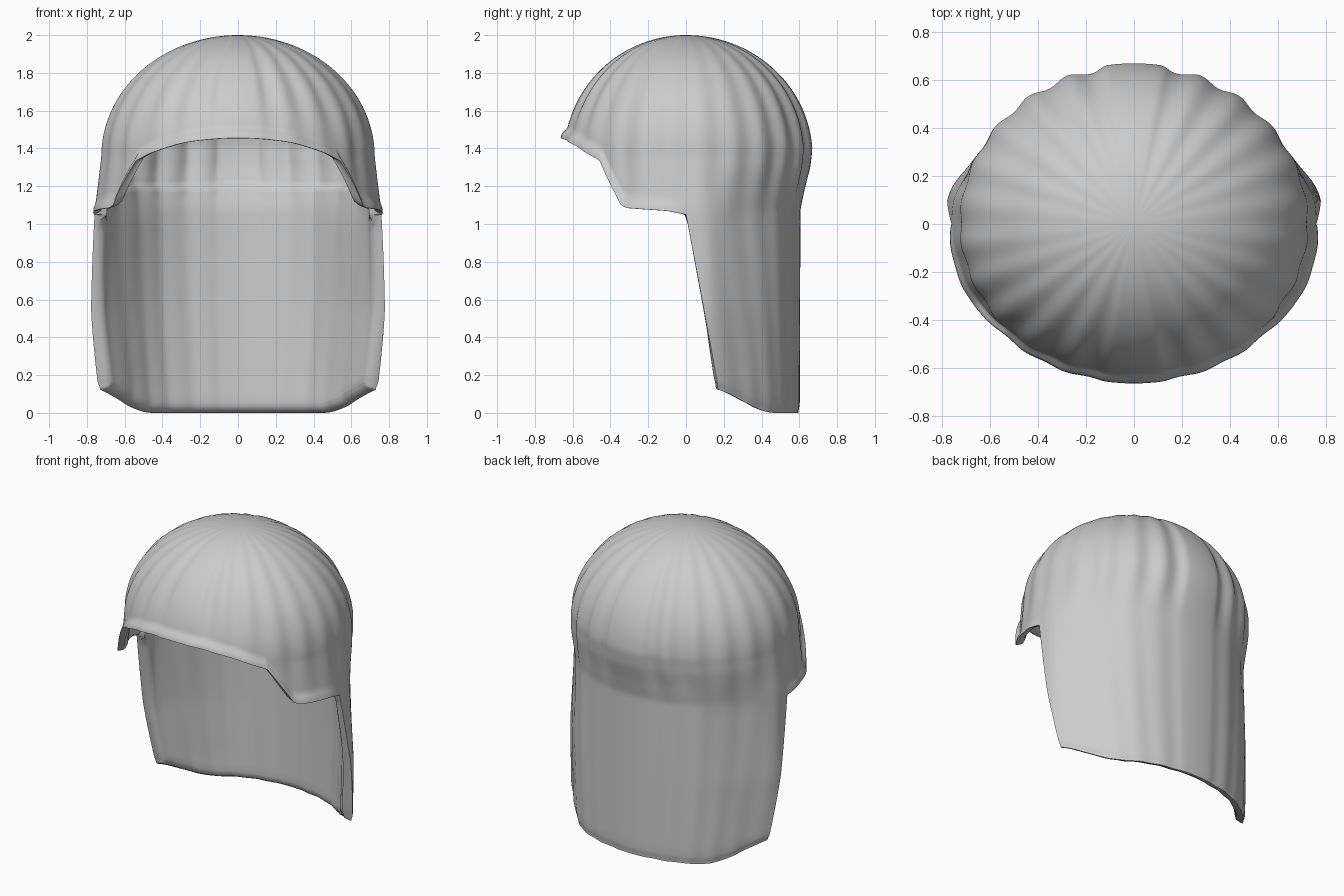
import bpy
import bmesh
from math import sin, cos, pi, acos, sqrt

cube = bpy.data.objects.get("Cube")
if cube:
    bpy.data.objects.remove(cube, do_unlink=True)

fabric = bpy.data.materials.new("light grey fabric")
fabric.use_nodes = True
GREY = (0.6, 0.6, 0.6, 1)
fabric.diffuse_color = GREY
fabric.node_tree.nodes["Principled BSDF"].inputs["Base Color"].default_value = GREY

COLS = 288            # columns around the head
PLEATS = 12           # pairs of pleats
DOME_Z, DOME_H = 1.36, 0.64
THICK = 0.065         # neck cloth thickness; the cap is thinner
CAP_SHARE = 0.6

# Profiles: height -> half width, height -> depth at the back, depth -> hem height
WIDTH = [(0, 0.775), (0.13, 0.785), (0.55, 0.79), (1.08, 0.76), (1.36, 0.728)]
BACK = [(0, 0.602), (1.08, 0.606), (1.2, 0.632), (1.3, 0.658), (1.4, 0.67)]
HEM = [(-0.65, 1.455), (-0.6, 1.43), (-0.45, 1.335), (-0.42, 1.27),
       (-0.34, 1.1), (-0.31, 1.085), (-0.1, 1.07), (0, 1.05)]


def interp(points, v):
    if v <= points[0][0]:
        return points[0][1]
    for (a, fa), (b, fb) in zip(points, points[1:]):
        if v <= b:
            return fa + (fb - fa) * (v - a) / (b - a)
    return points[-1][1]


def smooth(lo, hi, v):
    t = min(1, max(0, (v - lo) / (hi - lo)))
    return t * t * (3 - 2 * t)


def rounded(distance, reach):
    """Share of the full thickness at a distance from a rounded rim."""
    d = min(1, distance / reach)
    return 0.2 + 0.8 * sqrt(1 - (1 - d) ** 2)


def groove(phi):
    """Soft pleat grooves, shallow at the sides, none in the middle front and back."""
    depth = cos(PLEATS * phi) ** 2 * (0.3 + 0.7 * cos(phi) ** 2)
    return depth * smooth(0.13, 0.22, abs(sin(phi)))


def surface(phi, z, scale, dent):
    """Point on the outer surface; phi is zero at the front, growing towards +x."""
    s = scale * (1 - dent)
    width, depth = interp(WIDTH, z), 0.645
    if cos(phi) < 0:
        depth = interp(BACK, z)
        y = -depth * cos(phi)
        hollow = smooth(0.1, 0.33, y) * (1 - smooth(0.38, 0.59, y))
        width *= 1 - 0.065 * hollow * (1 - smooth(1.0, 1.35, z))
    return (s * width * sin(phi), -s * depth * cos(phi), z)


def hem_height(phi):
    return interp(HEM, -0.65 * cos(phi))


def cap_point(phi, t):
    """Position on the cap and its share of the full thickness."""
    hem = hem_height(phi)
    if hem > DOME_Z:
        end = acos((hem - DOME_Z) / DOME_H)
    else:
        end = pi / 2 + (DOME_Z - hem) / DOME_H
    q = end * t
    if q < pi / 2:
        z, s = DOME_Z + DOME_H * cos(q), sin(q)
    else:
        z, s = DOME_Z - DOME_H * (q - pi / 2), 1.0
    front = sqrt(max(0, cos(phi)))
    s += 0.04 * smooth(-0.1, -0.02, q - end) * front          # flared brim edge
    if cos(phi) > 1e-6:
        depth = 0.035 - 0.023 * smooth(-0.5, 0, q - end)
        share = CAP_SHARE * rounded(DOME_H * (end - q), 0.04)
    else:
        depth = 0.01 + 0.025 * smooth(1.05, 1.35, z)
        share = CAP_SHARE if z > 1.2 else 1.0
    return surface(phi, z, s, depth * groove(phi)), share


def cloth_point(phi, t):
    """Neck cloth: its front edges slant backwards on the way down."""
    top = hem_height(phi)
    turned = pi + (phi - pi) * (1 - 0.185 * t)
    y = -0.6 * cos(turned)
    bottom = 0.13 * (1 - smooth(0.12, 0.48, y))
    z = top + (bottom - top) * t
    curl = 1 - 0.012 * smooth(0.95, 1.0, t)
    share = min(rounded(0.6 * (pi / 2 - abs(phi - pi)), 0.06), rounded(1 - t, 0.05))
    return surface(turned, z, curl, 0.01 * groove(phi)), share


def grid_faces(bm, rows, closed=False):
    for upper, lower in zip(rows, rows[1:]):
        n = len(upper)
        for i in range(n if closed else n - 1):
            j = (i + 1) % n
            bm.faces.new((upper[i], lower[i], lower[j], upper[j]))


bm = bmesh.new()
weights = bm.verts.layers.deform.verify()


def add_vert(point, share):
    v = bm.verts.new(point)
    v[weights][0] = share
    return v


angles = [2 * pi * i / COLS for i in range(COLS)]
back = slice(COLS // 4, 3 * COLS // 4 + 1)

# Pleated cap
CAP_ROWS = 60
crown = add_vert((0, 0, DOME_Z + DOME_H), CAP_SHARE)
cap = [[add_vert(*cap_point(a, r / CAP_ROWS)) for a in angles]
       for r in range(1, CAP_ROWS + 1)]
for i in range(COLS):
    bm.faces.new((crown, cap[0][i], cap[0][(i + 1) % COLS]))
grid_faces(bm, cap, closed=True)

# Neck cloth, continuing from the back half of the cap's hem
steps = [r / 20 for r in range(1, 20)] + [0.965, 0.98, 0.99, 1.0]
cloth = [cap[-1][back]]
for t in steps:
    cloth.append([add_vert(*cloth_point(a, t)) for a in angles[back]])
grid_faces(bm, cloth)

mesh = bpy.data.meshes.new("cap_with_neck_cloth")
bm.to_mesh(mesh)
bm.free()
mesh.materials.append(fabric)
obj = bpy.data.objects.new("cap_with_neck_cloth", mesh)
bpy.context.collection.objects.link(obj)
obj.vertex_groups.new(name="thickness")

# Fabric thickness, thinner towards the rounded rims
solid = obj.modifiers.new("thickness", "SOLIDIFY")
solid.thickness = THICK
solid.offset = -1
solid.vertex_group = "thickness"
bpy.ops.object.select_all(action="DESELECT")
obj.select_set(True)
bpy.context.view_layer.objects.active = obj
bpy.ops.object.modifier_apply(modifier=solid.name)
bpy.ops.object.shade_smooth_by_angle(angle=0.9)
